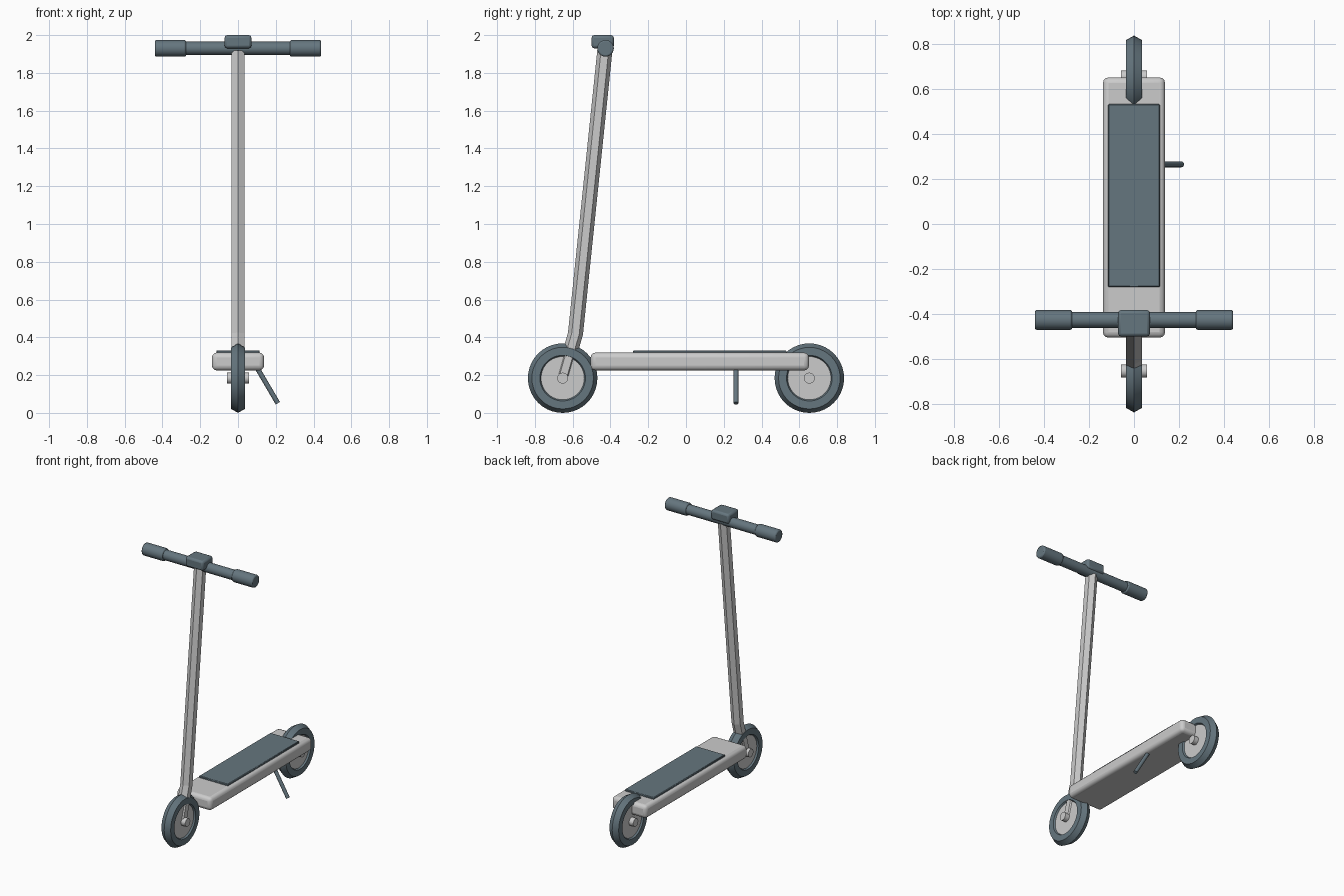
import bpy, bmesh
from math import radians, cos, sin, tau
from mathutils import Vector

if "Cube" in bpy.data.objects:
    bpy.data.objects.remove(bpy.data.objects["Cube"])

dark = bpy.data.materials.new("dark_rubber")
dark.diffuse_color = (0.13, 0.18, 0.21, 1)
dark.use_nodes = True
dark.node_tree.nodes["Principled BSDF"].inputs["Base Color"].default_value = dark.diffuse_color


def finish(name, mat=None, bevel=0, segments=2, smooth=True):
    ob = bpy.context.object
    ob.name = name
    bpy.ops.object.transform_apply(location=False, rotation=False, scale=True)
    if mat:
        ob.data.materials.append(mat)
    if smooth:
        bpy.ops.object.shade_smooth_by_angle(angle=radians(31))
    if bevel:
        mod = ob.modifiers.new("bevel", 'BEVEL')
        mod.width = bevel
        mod.segments = segments
        mod.limit_method = 'ANGLE'
        mod.angle_limit = radians(40)
    return ob


def box(name, lo, hi, **kw):
    lo, hi = Vector(lo), Vector(hi)
    bpy.ops.mesh.primitive_cube_add(size=1, location=(lo + hi) / 2)
    bpy.context.object.scale = hi - lo
    return finish(name, **kw)


def rod(name, a, b, r, sides=24, **kw):
    a, b = Vector(a), Vector(b)
    d = b - a
    bpy.ops.mesh.primitive_cylinder_add(
        vertices=sides, radius=r, depth=d.length, location=(a + b) / 2,
        rotation=d.to_track_quat('Z', 'Y').to_euler())
    return finish(name, **kw)


def tube(name, path, r, sides):
    # sweep a polygon through (y, z) points, corner facing forward
    bm = bmesh.new()
    pts = [Vector((0, y, z)) for y, z in path]
    rings = []
    for i, p in enumerate(pts):
        d = (pts[min(i + 1, len(pts) - 1)] - pts[max(i - 1, 0)]).normalized()
        fwd = d.cross(Vector((1, 0, 0)))
        rings.append([bm.verts.new(p + r * (cos(tau * k / sides) * fwd
                                            + sin(tau * k / sides) * Vector((1, 0, 0))))
                      for k in range(sides)])
    for lo, hi in zip(rings, rings[1:]):
        for k in range(sides):
            n = (k + 1) % sides
            bm.faces.new((lo[k], lo[n], hi[n], hi[k]))
    bm.faces.new(rings[0])
    bm.faces.new(rings[-1])
    bmesh.ops.recalc_face_normals(bm, faces=bm.faces)
    me = bpy.data.meshes.new(name)
    bm.to_mesh(me)
    bm.free()
    ob = bpy.data.objects.new(name, me)
    bpy.context.collection.objects.link(ob)
    return ob


# Wheels: six-sided tyre section, recessed rim disc, axle
WZ = 0.184
for side, y in (("front", -0.653), ("rear", 0.653)):
    bpy.ops.mesh.primitive_torus_add(
        major_radius=0.142, minor_radius=0.042, major_segments=40, minor_segments=6,
        location=(0, y, WZ), rotation=(0, radians(90), 0))
    finish(side + "_tyre", mat=dark)
    rod(side + "_rim", (-0.025, y, WZ), (0.025, y, WZ), 0.118, 40)
    rod(side + "_axle", (-0.058, y, WZ), (0.058, y, WZ), 0.029)

# Fork and steering stem in one bent hexagonal tube
tube("steering_stem", [(-0.653, WZ), (-0.585, 0.42), (-0.43, 1.915)], 0.04, 6)

# Deck and grip mat
box("deck", (-0.138, -0.505, 0.225), (0.138, 0.651, 0.319), bevel=0.025, segments=3)
box("deck_mat", (-0.115, -0.28, 0.31), (0.115, 0.532, 0.331), mat=dark, bevel=0.004, segments=1)

# Handlebar, grips and control box
BY, BZ = -0.426, 1.93
rod("handlebar", (-0.42, BY, BZ), (0.42, BY, BZ), 0.035, mat=dark)
for side, s in (("left", -1), ("right", 1)):
    rod(side + "_grip", (s * 0.275, BY, BZ), (s * 0.44, BY, BZ), 0.044,
        mat=dark, bevel=0.008, segments=2)
box("control_box", (-0.071, -0.5, 1.93), (0.071, -0.382, 2.0), mat=dark, bevel=0.014, segments=2)

# Kickstand
rod("kickstand", (0.1, 0.265, 0.24), (0.211, 0.265, 0.051), 0.013, 12, mat=dark)
